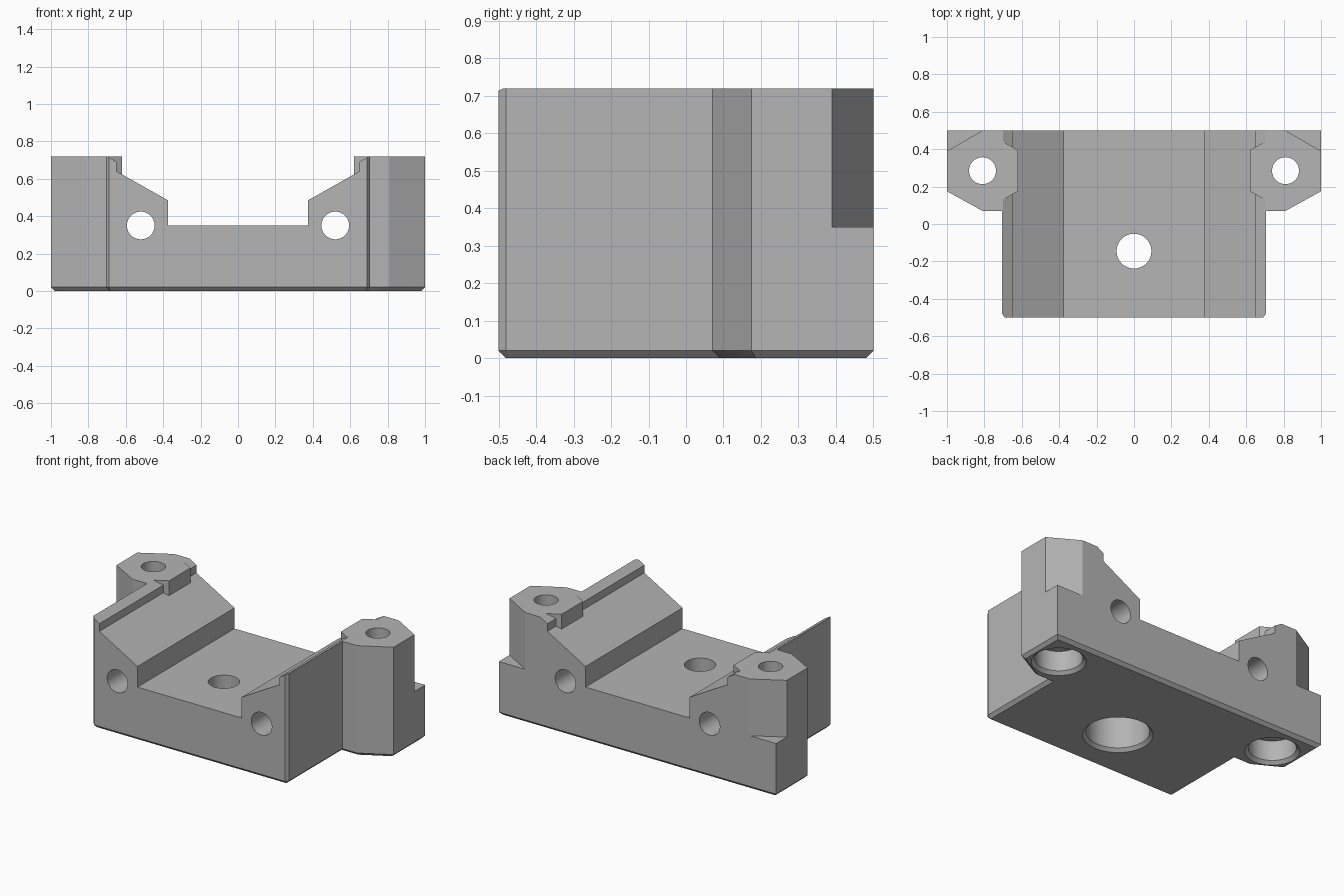
import bpy, bmesh, math

cube = bpy.data.objects.get("Cube")
if cube:
    bpy.data.objects.remove(cube, do_unlink=True)

HEIGHT, FLOOR, EDGE = 0.72, 0.35, 0.02
EAR_X, EAR_Y = 0.81, 0.285

grey = bpy.data.materials.new("plain grey")
grey.use_nodes = True
grey.diffuse_color = (0.46, 0.46, 0.46, 1)
grey.node_tree.nodes["Principled BSDF"].inputs["Base Color"].default_value = (0.46, 0.46, 0.46, 1)


def prism(name, points, vector, chamfer=0):
    """Extrude a closed outline of 3D points, optionally chamfering its lowest edges."""
    bm = bmesh.new()
    base = bm.faces.new([bm.verts.new(p) for p in points])
    grown = bmesh.ops.extrude_face_region(bm, geom=[base], use_keep_orig=True)
    bmesh.ops.translate(bm, vec=vector, verts=[v for v in grown["geom"] if isinstance(v, bmesh.types.BMVert)])
    bmesh.ops.recalc_face_normals(bm, faces=bm.faces)
    if chamfer:
        low = [e for e in bm.edges if all(v.co.z < 1e-5 for v in e.verts)]
        bmesh.ops.bevel(bm, geom=low, offset=chamfer, segments=1, affect='EDGES')
    mesh = bpy.data.meshes.new(name)
    bm.to_mesh(mesh)
    bm.free()
    mesh.materials.append(grey)
    obj = bpy.data.objects.new(name, mesh)
    bpy.context.collection.objects.link(obj)
    return obj


def cylinder(name, r1, r2, depth, location, rotation=(0, 0, 0)):
    bpy.ops.mesh.primitive_cone_add(vertices=64, radius1=r1, radius2=r2, depth=depth,
                                    location=location, rotation=rotation)
    obj = bpy.context.object
    obj.name = name
    obj.data.materials.append(grey)
    return obj


def combine(target, tool, operation='DIFFERENCE'):
    tool.hide_render = True
    mod = target.modifiers.new(tool.name, 'BOOLEAN')
    mod.operation, mod.solver, mod.object = operation, 'EXACT', tool
    bpy.context.view_layer.objects.active = target
    bpy.ops.object.modifier_apply(modifier=mod.name)
    bpy.data.objects.remove(tool, do_unlink=True)


def counterbored_hole(target, x, y, radius, bore, depth):
    combine(target, cylinder("through_hole", radius, radius, 2, (x, y, 0.5)))
    combine(target, cylinder("counterbore", bore, bore, depth + 0.1, (x, y, (depth - 0.1) / 2)))
    # Countersunk rim, carried a little below the underside
    combine(target, cylinder("bore_rim", bore + 2 * EDGE, bore, 2 * EDGE, (x, y, 0)))


# Body and ears share one footprint
half = [(0.69, -0.5), (0.705, -0.48), (0.705, 0.07), (EAR_X, 0.07), (1, 0.175), (1, 0.5)]
outline = half + [(-x, y) for x, y in reversed(half)]
bracket = prism("mounting_bracket", [(x, y, 0) for x, y in outline], (0, 0, HEIGHT), EDGE)

# Stepped channel with sloping sides
side = [(0.375, FLOOR), (0.375, 0.485), (0.65, 0.64), (0.65, 0.69), (0.70, HEIGHT), (0.70, 1)]
section = side + [(-x, z) for x, z in reversed(side)]
combine(bracket, prism("channel", [(x, -1, z) for x, z in section], (0, 2, 0)))

for s in (-1, 1):
    # Back outer corner of each ear drops to a ledge
    corner = [(EAR_X, 0.5), (1, 0.39), (1.1, 0.39), (1.1, 0.6), (EAR_X, 0.6)]
    combine(bracket, prism("ear_ledge", [(s * x, y, FLOOR) for x, y in corner], (0, 0, 1)))
    # Inner half of the hexagonal boss, standing over the slope
    boss = [(0.62, 0.175), (0.74, 0.108), (0.74, 0.462), (0.62, 0.395)]
    combine(bracket, prism("ear_boss", [(s * x, y, 0.4) for x, y in boss], (0, 0, HEIGHT - 0.4)), 'UNION')
    # Bolt hole in the ear, rod hole along the body
    counterbored_hole(bracket, s * EAR_X, EAR_Y, 0.072, 0.14, 0.15)
    combine(bracket, cylinder("rod_hole", 0.074, 0.074, 2, (s * 0.52, 0, FLOOR), (math.pi / 2, 0, 0)))

counterbored_hole(bracket, 0, -0.145, 0.093, 0.185, 0.25)

bpy.ops.object.select_all(action='DESELECT')
bracket.select_set(True)
bpy.context.view_layer.objects.active = bracket
bpy.ops.object.shade_smooth_by_angle(angle=math.radians(25))
